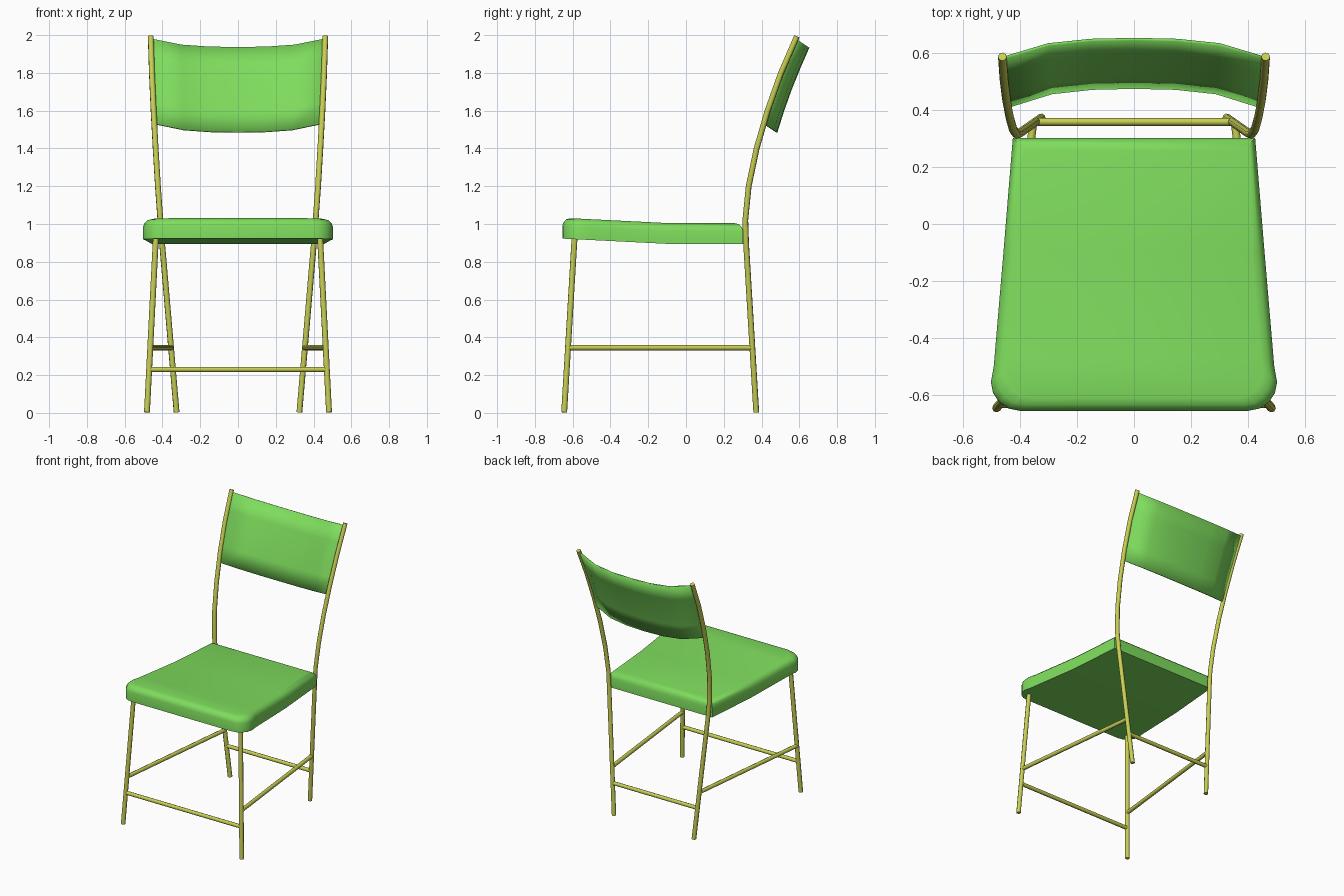
import bpy, bmesh, math
from mathutils import Vector

if "Cube" in bpy.data.objects:
    bpy.data.objects.remove(bpy.data.objects["Cube"])


def material(name, rgb):
    m = bpy.data.materials.new(name)
    m.diffuse_color = (*rgb, 1)
    m.use_nodes = True
    m.node_tree.nodes["Principled BSDF"].inputs["Base Color"].default_value = m.diffuse_color
    return m


GREEN = material("green_plastic", (0.21, 0.72, 0.11))
YELLOW = material("yellow_metal", (0.58, 0.62, 0.09))


def add_object(name, mesh, mat, angle):
    ob = bpy.data.objects.new(name, mesh)
    bpy.context.collection.objects.link(ob)
    mesh.materials.clear()
    mesh.materials.append(mat)
    bpy.ops.object.select_all(action='DESELECT')
    bpy.context.view_layer.objects.active = ob
    ob.select_set(True)
    bpy.ops.object.shade_smooth_by_angle(angle=math.radians(angle))
    return ob


def tube(name, points, radius):
    cu = bpy.data.curves.new(name, 'CURVE')
    cu.dimensions = '3D'
    cu.bevel_depth, cu.bevel_resolution, cu.use_fill_caps = radius, 2, True
    sp = cu.splines.new('POLY')
    sp.points.add(len(points) - 1)
    for p, co in zip(sp.points, points):
        p.co = (*co, 1)
    tmp = bpy.data.objects.new(name + "_path", cu)
    bpy.context.collection.objects.link(tmp)
    bpy.context.view_layer.update()
    mesh = bpy.data.meshes.new_from_object(tmp)
    bpy.data.objects.remove(tmp)
    return add_object(name, mesh, YELLOW, 50)


def along(path, z):
    """Point on a leg path at height z."""
    for a, b in zip(path, path[1:]):
        if z <= b[2] or b is path[-1]:
            return Vector(a).lerp(Vector(b), (z - a[2]) / (b[2] - a[2]))


def mirrored(p, side):
    return (p[0] * side, p[1], p[2])


# Leg paths (right-hand side)
FRONT = [(0.482, -0.645, 0.003), (0.433, -0.588, 0.96)]
REAR = [(0.325, 0.372, 0.003), (0.402, 0.318, 0.90), (0.411, 0.314, 1.02),
        (0.424, 0.332, 1.20), (0.436, 0.374, 1.40), (0.447, 0.432, 1.60),
        (0.456, 0.503, 1.80), (0.462, 0.587, 1.993)]

# Legs and side stretchers
for side, tag in ((1, "right"), (-1, "left")):
    tube("front_leg_" + tag, [mirrored(p, side) for p in FRONT], 0.0155)
    tube("rear_leg_" + tag, [mirrored(p, side) for p in REAR], 0.0155)
    tube("side_stretcher_" + tag,
         [mirrored(along(path, 0.345), side) for path in (FRONT, REAR)], 0.014)

# Front and rear stretchers
for tag, path in (("front", FRONT), ("rear", REAR)):
    p = along(path, 0.23)
    tube(tag + "_stretcher", [mirrored(p, -1), p], 0.014)

# Seat: tapered outline with round front corners, dished rear half
half = [(0.425, 0.302), (0.458, -0.10), (0.492, -0.50)]
for i in range(5):
    a = math.radians(i * 22.5)
    half.append((0.402 + 0.10 * math.cos(a), -0.555 - 0.10 * math.sin(a)))
outline = half + [(-x, y) for x, y in reversed(half)]
bm = bmesh.new()
rings = []
for inset, z in ((0, 0.895), (0, 0.962), (0.006, 0.982), (0.021, 0.998), (0.045, 1.005)):
    ring = []
    for x, y in outline:
        yy = -0.176 + (y + 0.176) * (1 - inset / 0.478)
        if abs(y + 0.10) < 1e-6:
            yy = -0.10
        ring.append(bm.verts.new((x * (1 - inset / 0.47), yy,
                                  z + 0.05 * max(0, -0.10 - yy))))
    rings.append(ring)
n = len(outline)
for lo, hi in zip(rings, rings[1:]):
    for i in range(n):
        j = (i + 1) % n
        bm.faces.new((lo[i], lo[j], hi[j], hi[i]))
for ring in (rings[0], rings[-1]):
    bm.faces.new((ring[0], ring[1], ring[-2], ring[-1]))
    bm.faces.new(ring[1:-1])
bmesh.ops.recalc_face_normals(bm, faces=bm.faces)
mesh = bpy.data.meshes.new("seat")
bm.to_mesh(mesh)
bm.free()
add_object("seat", mesh, GREEN, 40)

# Backrest: panel following the rear legs and bowed backwards
bow = [(-1, 0), (-0.65, 0.72), (-0.33, 0.95), (0, 1), (0.33, 0.95), (0.65, 0.72), (1, 0)]
bm = bmesh.new()
rows = []
for k in range(5):
    p = along(REAR, 1.53 + 0.45 * k / 4)
    rows.append([bm.verts.new((p.x * u, p.y + 0.067 * f, p.z - 0.045 * f)) for u, f in bow])
for a, b in zip(rows, rows[1:]):
    for i in range(len(bow) - 1):
        bm.faces.new((a[i], a[i + 1], b[i + 1], b[i]))
mesh = bpy.data.meshes.new("backrest")
bm.to_mesh(mesh)
bm.free()
back = add_object("backrest", mesh, GREEN, 40)
mod = back.modifiers.new("thickness", 'SOLIDIFY')
mod.thickness, mod.offset = 0.01, 0
